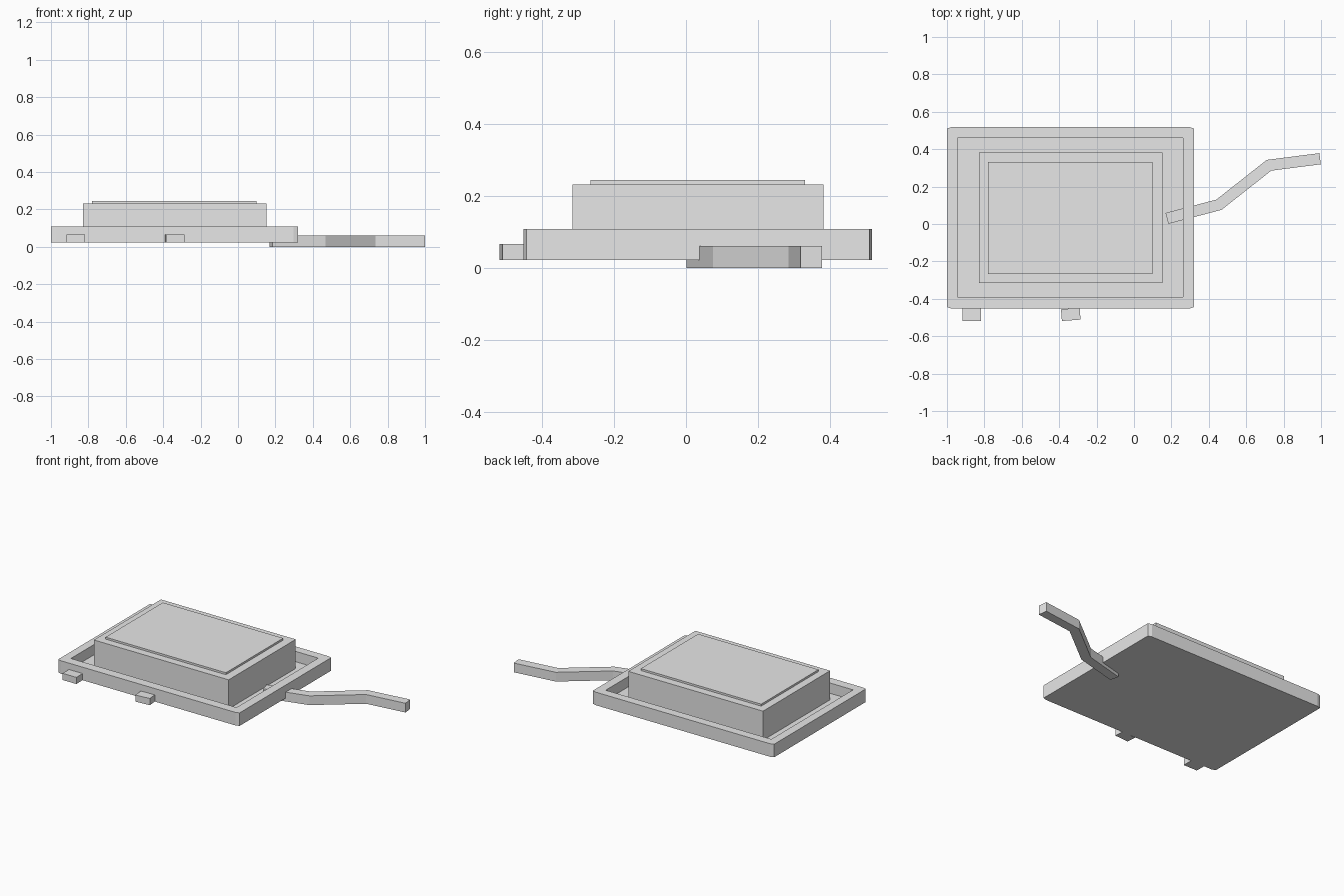
import bpy
import bmesh
from math import radians
from mathutils import Vector, Matrix

cube = bpy.data.objects.get("Cube")
if cube:
    bpy.data.objects.remove(cube, do_unlink=True)

grey = bpy.data.materials.new("light grey")
grey.use_nodes = True
grey.diffuse_color = (0.8, 0.8, 0.8, 1)
grey.node_tree.nodes["Principled BSDF"].inputs["Base Color"].default_value = (0.8, 0.8, 0.8, 1)


def finish(name, bm):
    bmesh.ops.recalc_face_normals(bm, faces=bm.faces)
    mesh = bpy.data.meshes.new(name)
    bm.to_mesh(mesh)
    bm.free()
    mesh.materials.append(grey)
    obj = bpy.data.objects.new(name, mesh)
    bpy.context.collection.objects.link(obj)
    return obj


def box(name, x, y, z, turn=0):
    """Box from its extents, turned about its own vertical axis."""
    bm = bmesh.new()
    size = [b - a for a, b in (x, y, z)]
    centre = [(a + b) / 2 for a, b in (x, y, z)]
    bmesh.ops.create_cube(bm, size=1, matrix=Matrix.LocRotScale(
        centre, Matrix.Rotation(radians(turn), 3, 'Z').to_quaternion(), size))
    return finish(name, bm)


def prism(bm, outline, z0, z1):
    """Closed solid raised from a flat outline; returns its top face."""
    low = [bm.verts.new((x, y, z0)) for x, y in outline]
    high = [bm.verts.new((x, y, z1)) for x, y in outline]
    n = len(outline)
    bm.faces.new(low[::-1])
    for i in range(n):
        j = (i + 1) % n
        bm.faces.new((low[i], low[j], high[j], high[i]))
    return bm.faces.new(high)


# Tray: outline with slightly cut corners and a sunken floor inside a rim
X0, X1, Y0, Y1 = -1.0, 0.322, -0.452, 0.518
CX, CY = 0.025, 0.008
outline = [(X0 + CX, Y0), (X1 - CX, Y0), (X1, Y0 + CY), (X1, Y1 - CY),
           (X1 - CX, Y1), (X0 + CX, Y1), (X0, Y1 - CY), (X0, Y0 + CY)]
FLOOR, RIM = 0.04, 0.108
inner = [(-0.945, -0.391), (0.263, -0.391), (0.263, 0.461), (-0.945, 0.461)]
bm = bmesh.new()
top = prism(bm, outline, 0.022, RIM)
ring = list(top.verts)
bm.faces.remove(top)
lip = [bm.verts.new((x, y, RIM)) for x, y in inner]
base = [bm.verts.new((x, y, FLOOR)) for x, y in inner]
for i in range(4):
    j = (i + 1) % 4
    # each inner corner meets one cut corner of the outline
    cut_a, cut_b = ring[(2 * i - 1) % 8], ring[2 * i]
    bm.faces.new((cut_a, cut_b, lip[i]))
    bm.faces.new((cut_b, ring[2 * i + 1], lip[j], lip[i]))
    bm.faces.new((lip[i], lip[j], base[j], base[i]))
bm.faces.new(base)
finish("tray", bm)

# Raised body and its thin top panel
box("body", (-0.83, 0.153), (-0.316, 0.383), (FLOOR, 0.232))
box("top_panel", (-0.78, 0.098), (-0.266, 0.331), (0.23, 0.245))

# Two small front lugs, one slightly askew
box("front_lug_right", (-0.917, -0.817), (-0.518, -0.44), (0.022, 0.066))
box("front_lug_left", (-0.388, -0.288), (-0.515, -0.452), (0.022, 0.066), 4.5)

# Bent cable: square section swept along a path with mitred bends
path = [Vector(p) for p in ((0.176, 0.03), (0.454, 0.103), (0.722, 0.314), (0.995, 0.349))]
HALF = 0.03
left, right = [], []
for i, p in enumerate(path):
    before = (p - path[i - 1]).normalized() if i else (path[1] - p).normalized()
    after = (path[i + 1] - p).normalized() if i + 1 < len(path) else before
    along = (before + after).normalized()
    side = Vector((-along.y, along.x)) * HALF / along.dot(before)
    left.append(p + side)
    right.append(p - side)
bm = bmesh.new()
prism(bm, right + left[::-1], 0.0, 0.061)
finish("cable", bm)
